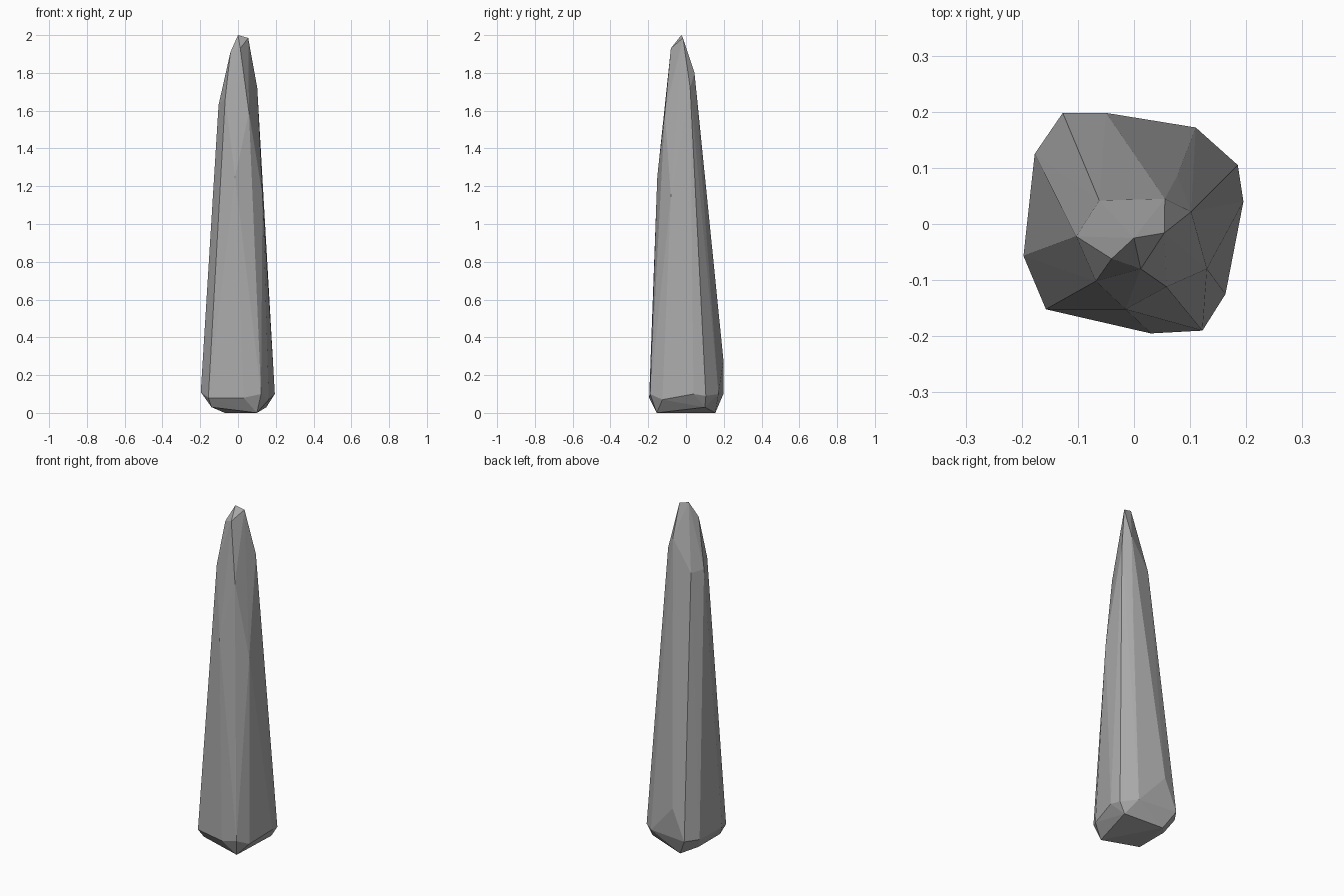
import bpy, bmesh

# Rings of corner points for a faceted stone spike, bottom to top
base = [(-.14, -.12, .03), (-.14, .08, .03), (-.07, .155, 0), (.15, .10, .03), (.10, -.155, 0)]
shoulder = [(-.127, .198, .10), (-.05, .198, .28), (.11, .172, .10), (.185, .105, .09),
            (.195, .04, .10), (.163, -.125, .07), (.122, -.19, .10), (.03, -.195, .08),
            (-.157, -.152, .08), (-.197, -.057, .11), (-.177, .125, .10)]
shaft = [(-.015, -.152, 1.25), (.13, -.08, 1.15), (.078, .087, 1.22)]
crown = [(-.103, -.022, 1.63), (-.068, -.102, 1.66), (.058, -.112, 1.59),
         (.102, .022, 1.72), (-.062, .042, 1.62), (.055, .045, 1.80)]
tip = [(0, -.025, 2.0), (.054, -.016, 1.985), (-.04, -.062, 1.91), (.012, -.08, 1.93)]

# Stretch one faceted skin around the points
bm = bmesh.new()
for p in base + shoulder + shaft + crown + tip:
    bm.verts.new(p)
bmesh.ops.convex_hull(bm, input=bm.verts[:])
bmesh.ops.delete(bm, geom=[v for v in bm.verts if not v.link_faces], context='VERTS')
bmesh.ops.recalc_face_normals(bm, faces=bm.faces[:])
mesh = bpy.data.meshes.new("stone_spike")
bm.to_mesh(mesh)
bm.free()

# Plain grey stone
stone = bpy.data.materials.new("grey_stone")
stone.diffuse_color = (.40, .40, .40, 1)
mesh.materials.append(stone)
bpy.context.collection.objects.link(bpy.data.objects.new("stone_spike", mesh))
